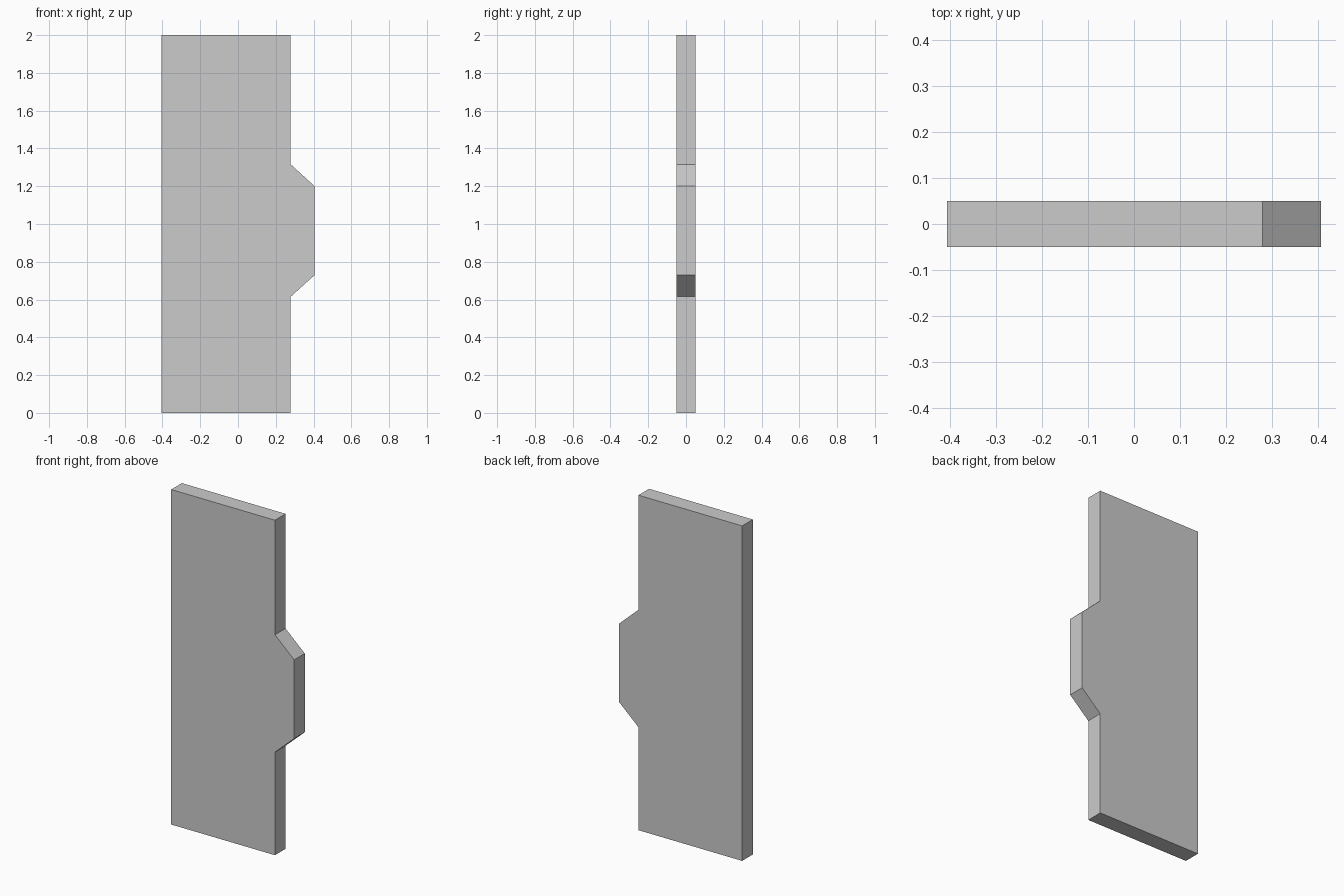
import bpy
import bmesh

if "Cube" in bpy.data.objects:
    bpy.data.objects.remove(bpy.data.objects["Cube"])

HALF_DEPTH = 0.05

# Front outline (x, z): tall slab with a chamfered tab on its right edge
outline = [
    (-0.406, 0.0), (0.279, 0.0),
    (0.279, 0.615), (0.406, 0.73), (0.406, 1.2), (0.279, 1.316),
    (0.279, 2.0), (-0.406, 2.0),
]

# Extrude the outline through the panel's thickness
bm = bmesh.new()
face = bm.faces.new([bm.verts.new((x, -HALF_DEPTH, z)) for x, z in outline])
extruded = bmesh.ops.extrude_face_region(bm, geom=[face], use_keep_orig=True)
back = [g for g in extruded["geom"] if isinstance(g, bmesh.types.BMVert)]
bmesh.ops.translate(bm, verts=back, vec=(0, 2 * HALF_DEPTH, 0))
bmesh.ops.recalc_face_normals(bm, faces=bm.faces[:])

mesh = bpy.data.meshes.new("tabbed_panel")
bm.to_mesh(mesh)
bm.free()
panel = bpy.data.objects.new("tabbed_panel", mesh)
bpy.context.collection.objects.link(panel)
